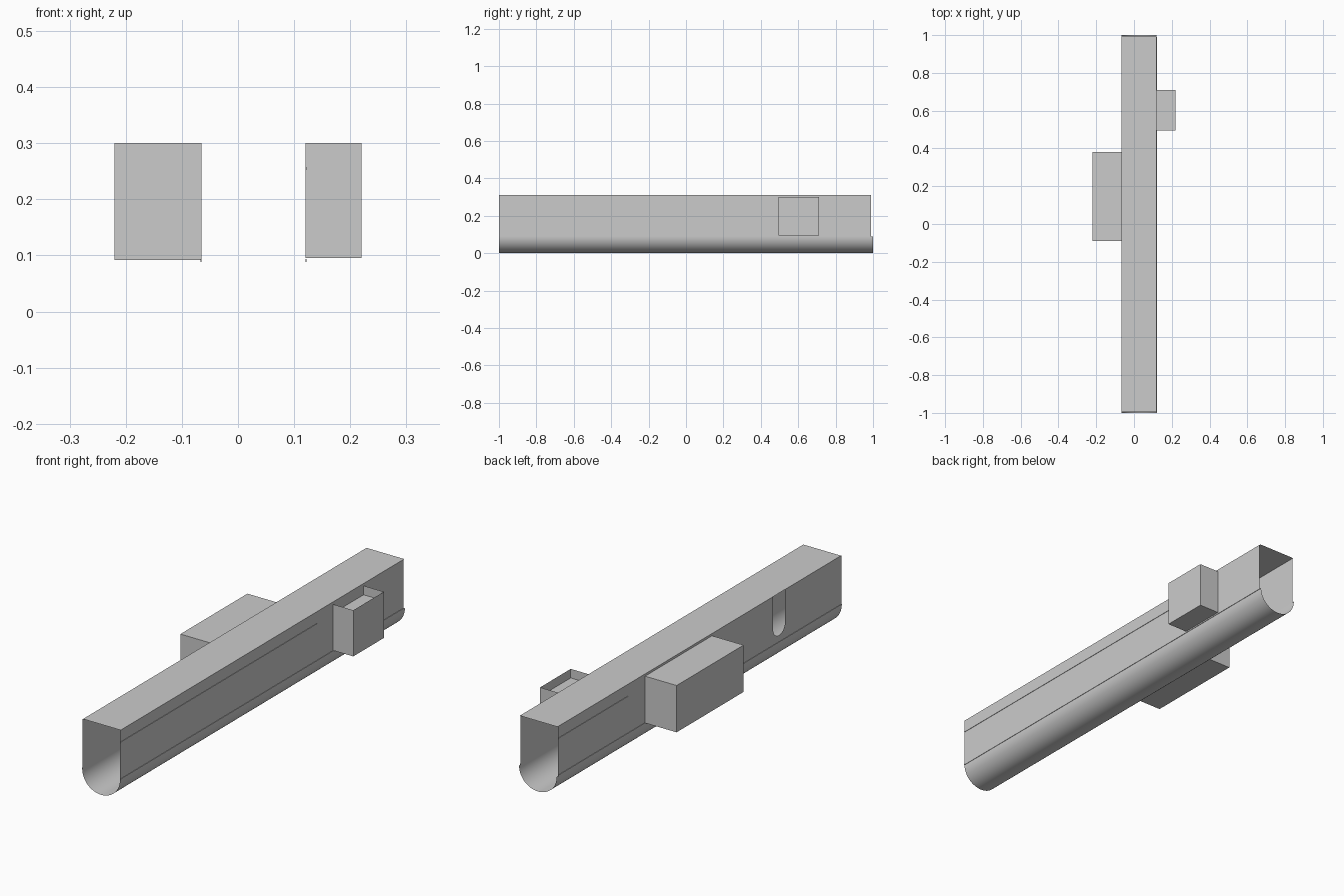
import bpy, bmesh, math

if "Cube" in bpy.data.objects:
    bpy.data.objects.remove(bpy.data.objects["Cube"])

CX, HW = 0.0275, 0.0925          # channel centre and half width
Z_SPRING, Z_TOP = 0.09, 0.31     # where the walls start and end
X_L, X_R = CX - HW, CX + HW


def mesh_object(name, verts, faces):
    me = bpy.data.meshes.new(name)
    me.from_pydata(verts, [], faces)
    me.update()
    ob = bpy.data.objects.new(name, me)
    bpy.context.collection.objects.link(ob)
    return ob


def sheet(name, profile, y0, y1):
    """Sweep an open x,z profile along y as a thin sheet."""
    n = len(profile)
    verts = [(x, y, z) for y in (y0, y1) for x, z in profile]
    return mesh_object(name, verts, [(i, i + 1, n + i + 1, n + i) for i in range(n - 1)])


def box(name, x, y, z):
    bm = bmesh.new()
    bmesh.ops.create_cube(bm, size=1)
    for v in bm.verts:
        v.co = [(a + b) / 2 + c * (b - a) for c, (a, b) in zip(v.co, (x, y, z))]
    me = bpy.data.meshes.new(name)
    bm.to_mesh(me)
    bm.free()
    ob = bpy.data.objects.new(name, me)
    bpy.context.collection.objects.link(ob)
    return ob


# Rounded trough forming the bottom, open at both ends
arc = [math.pi + math.pi * i / 40 for i in range(41)]
trough = sheet("trough", [(CX + HW * math.cos(a), Z_SPRING + Z_SPRING * math.sin(a)) for a in arc], -1, 1)
for p in trough.data.polygons:
    p.use_smooth = True

# Flat roof and plain right wall
sheet("roof", [(X_L, Z_TOP), (X_R, Z_TOP)], -0.995, 0.995)
sheet("right_wall", [(X_R, Z_SPRING), (X_R, Z_TOP)], -1, 0.99)

# Left wall with a round-bottomed slot cut down from its top edge
SY, SR, SZ = -0.56, 0.042, 0.165
slot = [(SY + SR * math.cos(a), SZ + SR * math.sin(a))
        for a in (math.pi + math.pi * i / 16 for i in range(17))]
sheet_y = [(-1, SY - SR), (SY + SR, 0.99)]
for name, (a, b) in zip(("left_wall_front", "left_wall_back"), sheet_y):
    sheet(name, [(X_L, Z_SPRING), (X_L, Z_TOP)], a, b)
n = len(slot)
mesh_object("left_wall_slot",
            [(X_L, y, z) for y, z in slot] + [(X_L, y, Z_SPRING) for y, z in slot],
            [(i, i + 1, n + i + 1, n + i) for i in range(n - 1)])

# Thin seam strips on the walls
for side, x, s, y0, y1 in (("right", X_R, 1, -1, 0.38), ("left", X_L, -1, 0.5, 0.99)):
    xs = sorted((x, x + s * 0.002))
    box(side + "_seam", xs, (y0, y1), (0.252, 0.258))
    box(side + "_lower_seam", xs, (-1, 0.99), (0.088, 0.094))

# Large closed side box
box("left_box", (-0.22, X_L), (-0.09, 0.38), (0.092, 0.30))

# Small side box with a shallow open tray on top
tray = box("right_box", (X_R, 0.22), (0.495, 0.71), (0.095, 0.30))
bm = bmesh.new()
bm.from_mesh(tray.data)
bm.normal_update()
bmesh.ops.delete(bm, geom=[f for f in bm.faces if f.normal.z > 0.9], context="FACES_ONLY")
bm.to_mesh(tray.data)
bm.free()
mesh_object("tray_floor", [(X_R, 0.495, 0.26), (0.22, 0.495, 0.26), (0.22, 0.71, 0.26), (X_R, 0.71, 0.26)],
            [(0, 1, 2, 3)])
